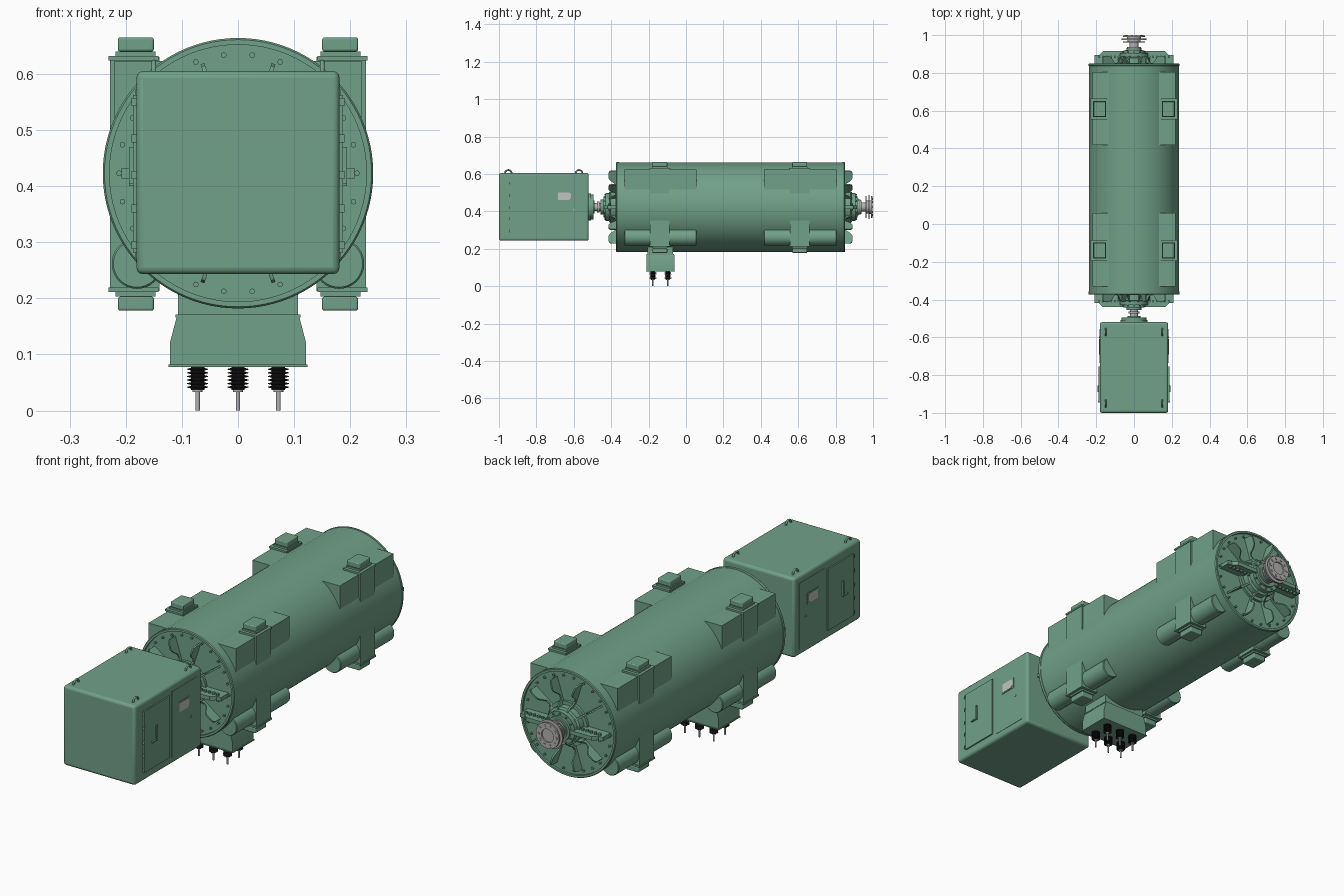
import bpy, bmesh, math
from mathutils import Matrix, Vector

if "Cube" in bpy.data.objects:
    bpy.data.objects.remove(bpy.data.objects["Cube"])

AXIS = 0.423   # height of the shaft line
R = 0.241      # casing radius


def material(name, col):
    m = bpy.data.materials.new(name)
    m.diffuse_color = (*col, 1)
    m.use_nodes = True
    m.node_tree.nodes["Principled BSDF"].inputs["Base Color"].default_value = m.diffuse_color
    return m


GREEN = material("machine green", (0.165, 0.355, 0.25))
STEEL = material("bare steel", (0.46, 0.44, 0.44))
BLACK = material("black insulator", (0.015, 0.015, 0.015))
GLASS = material("pale window", (0.55, 0.55, 0.55))


def finish(name, bm, mat, smooth=True, bevel=0):
    bmesh.ops.recalc_face_normals(bm, faces=bm.faces)
    me = bpy.data.meshes.new(name)
    bm.to_mesh(me)
    bm.free()
    ob = bpy.data.objects.new(name, me)
    bpy.context.collection.objects.link(ob)
    me.materials.append(mat)
    if bevel:
        b = ob.modifiers.new("bevel", 'BEVEL')
        b.width, b.segments = bevel, 3
    if smooth:
        bpy.ops.object.select_all(action='DESELECT')
        ob.select_set(True)
        bpy.context.view_layer.objects.active = ob
        bpy.ops.object.shade_smooth_by_angle(angle=math.radians(35))
    return ob


def box(name, x, y, z, mat=GREEN, bevel=0):
    bm = bmesh.new()
    lo, hi = Vector((min(x), y[0], z[0])), Vector((max(x), y[1], z[1]))
    bmesh.ops.create_cube(bm, size=1, matrix=Matrix.Translation((lo + hi) / 2) @ Matrix.Diagonal((*(hi - lo), 1)))
    return finish(name, bm, mat, bool(bevel), bevel)


def lathe(name, prof, centre, mat=GREEN, axis='y', n=64):
    """Revolve (radius, position) pairs about a line along y or z; ends are capped."""
    bm = bmesh.new()
    rings = []
    for r, t in prof:
        ring = []
        for i in range(n):
            a = 2 * math.pi * i / n
            u, v = r * math.cos(a), r * math.sin(a)
            p = Vector((u, t, v)) if axis == 'y' else Vector((u, v, t))
            ring.append(bm.verts.new(p + Vector(centre)))
        rings.append(ring)
    for a, b in zip(rings, rings[1:]):
        for i in range(n):
            bm.faces.new((a[i], a[(i + 1) % n], b[(i + 1) % n], b[i]))
    bm.faces.new(rings[0])
    bm.faces.new(rings[-1])
    return finish(name, bm, mat)


def plate(name, pts, thick, matrix, mat=GREEN):
    """Extrude a flat outline (local x, y) by thick, centred on local z."""
    bm = bmesh.new()
    f = bm.faces.new([bm.verts.new((px, py, -thick / 2)) for px, py in pts])
    out = bmesh.ops.extrude_face_region(bm, geom=[f])
    bmesh.ops.translate(bm, vec=(0, 0, thick), verts=[v for v in out['geom'] if isinstance(v, bmesh.types.BMVert)])
    bm.transform(matrix)
    return finish(name, bm, mat)


def bolts(name, places, r, h, axis='y', mat=GREEN):
    bm = bmesh.new()
    rot = Matrix.Rotation(math.pi / 2, 4, 'X') if axis == 'y' else Matrix()
    for p in places:
        bmesh.ops.create_cone(bm, cap_ends=True, segments=6 if axis == 'z' else 10, radius1=r, radius2=r,
                              depth=h, matrix=Matrix.Translation(p) @ rot)
    return finish(name, bm, mat)


def circle(n, r, y, off=0.0):
    return [(r * math.cos(2 * math.pi * (i + off) / n), y, AXIS + r * math.sin(2 * math.pi * (i + off) / n))
            for i in range(n)]


# main casing with raised end rims
lathe("casing", [(0.229, -0.364), (0.229, -0.374), (0.238, -0.374), (R, -0.37), (R, -0.358), (0.2395, -0.357),
                 (0.2395, 0.837), (R, 0.838), (R, 0.846), (0.238, 0.85), (0.229, 0.85), (0.229, 0.84)],
      (0, 0, AXIS), n=96)

# end shields: ribs, split flange, bearing housing, bolts
RIB = [(0.06, -0.005), (0.06, 0.05), (0.082, 0.047), (0.092, 0.036), (0.102, 0.018), (0.115, 0.011), (0.13, 0.014),
       (0.14, 0.028), (0.15, 0.042), (0.163, 0.05), (0.19, 0.05), (0.2, 0.046), (0.205, 0.036), (0.205, -0.005)]
FLANGE = [(0.05, -0.005), (0.05, 0.075), (0.165, 0.075), (0.185, 0.055), (0.208, 0.055), (0.208, -0.005)]
for end, y0, s in (("front", -0.364, -1), ("rear", 0.84, 1)):
    place = Matrix.Translation((0, y0, AXIS))
    flip = Matrix.Diagonal((1, s, 1, 1))
    for k in range(10):
        turn = Matrix.Rotation(math.radians(36 * k), 4, 'Y')
        if k % 5:
            plate(f"{end}_rib", RIB, 0.007, place @ turn @ flip)
        else:
            plate(f"{end}_split_flange", FLANGE, 0.018, place @ turn @ flip)
    bolts(f"{end}_rim_bolts", circle(26, 0.212, y0 + s * 0.003, 0.0), 0.005, 0.012)
    bolts(f"{end}_split_bolts", [(sx * (0.08 + 0.021 * i), y0 + s * 0.045, AXIS)
                                 for sx in (-1, 1) for i in range(6)], 0.007, 0.036, 'z')
    lathe(f"{end}_bearing_housing", [(r, s * t) for r, t in
          [(0.1, -0.005), (0.1, 0.012), (0.084, 0.012), (0.084, 0.04), (0.074, 0.044), (0.074, 0.066),
           (0.056, 0.066), (0.056, 0.078), (0.04, 0.078), (0.04, 0.092)]], (0, y0, AXIS))
    bolts(f"{end}_housing_bolts", circle(12, 0.065, y0 + s * 0.068), 0.004, 0.01)

# shaft between machine and exciter, and the rear coupling
lathe("front_shaft", [(0.022, -0.51), (0.022, -0.475), (0.03, -0.475), (0.03, -0.463), (0.022, -0.463),
                      (0.022, -0.42)], (0, 0, AXIS), STEEL)
lathe("rear_coupling", [(0.045, 0.91), (0.045, 0.922), (0.036, 0.922), (0.036, 0.938), (0.024, 0.938), (0.024, 0.96),
                        (0.058, 0.96), (0.058, 0.966), (0.034, 0.966), (0.034, 0.975), (0.065, 0.975),
                        (0.065, 0.981), (0.036, 0.981), (0.036, 0.989), (0.058, 0.989), (0.058, 0.997),
                        (0.03, 0.997), (0.03, 0.99)], (0, 0, AXIS), STEEL)
bolts("coupling_bolts", circle(10, 0.045, 0.9965), 0.006, 0.007, mat=STEEL)

# cooler ducts, four sets: upper box, upright duct, lower pipe, caps
for sx in (-1, 1):
    side = "right" if sx > 0 else "left"
    for bay, yc, y0, y1 in (("front", -0.14, -0.33, 0.057), ("rear", 0.608, 0.418, 0.805)):
        n = f"{side}_{bay}"
        box(f"{n}_cooler_box", (sx * 0.13, sx * 0.22), (y0, y1), (0.48, 0.623))
        box(f"{n}_upright_duct", (sx * 0.14, sx * 0.228), (yc - 0.052, yc + 0.052), (0.213, 0.63))
        lathe(f"{n}_lower_pipe", [(0.042, y0), (0.045, y0 + 0.003), (0.045, y1 - 0.003), (0.042, y1)],
              (sx * 0.18, 0, 0.262), n=40)
        for tag, d, zb in (("top", 1, 0.628), ("bottom", -1, 0.215)):
            for part, x0, x1, hy, a, b, bev in (("flange", 0.142, 0.231, 0.056, -0.004, 0.004, 0),
                                                ("collar", 0.147, 0.218, 0.042, 0.0, 0.012, 0),
                                                ("cap", 0.15, 0.214, 0.04, 0.012, 0.037, 0.004)):
                zs = sorted((zb + d * a, zb + d * b))
                box(f"{n}_{tag}_{part}", (sx * x0, sx * x1), (yc - hy, yc + hy), zs, bevel=bev)

# terminal box under the front end
YT = -0.137
box("terminal_neck", (-0.107, 0.107), (YT - 0.068, YT + 0.068), (0.165, 0.26))
box("terminal_neck_flange", (-0.111, 0.111), (YT - 0.073, YT + 0.073), (0.166, 0.171))
plate("terminal_box", [(-0.109, 0.168), (-0.121, 0.122), (-0.121, 0.08), (0.121, 0.08), (0.121, 0.122),
                       (0.109, 0.168)], 0.15, Matrix.Translation((0, YT, 0)) @ Matrix.Rotation(math.pi / 2, 4, 'X'))
box("terminal_base_plate", (-0.124, 0.124), (YT - 0.078, YT + 0.078), (0.078, 0.082))

# six bushings: ribbed insulator with a steel rod
SHEDS = [(0.012, 0.082)]
for i in range(6):
    z = 0.076 - i * 0.0064
    SHEDS += [(0.012, z), (0.0185, z - 0.0016), (0.0185, z - 0.003), (0.012, z - 0.0046)]
SHEDS += [(0.012, 0.037)]
for x in (-0.072, 0, 0.072):
    for y in (-0.177, -0.097):
        lathe("insulator", SHEDS, (x, y, 0), BLACK, 'z', 24)
        lathe("terminal_rod", [(0.004, 0), (0.004, 0.033), (0.009, 0.033), (0.009, 0.038)], (x, y, 0), STEEL, 'z', 16)

# exciter cabinet
box("cabinet", (-0.181, 0.181), (-1.0, -0.52), (0.243, 0.605), bevel=0.012)
lathe("cabinet_shaft_seal", [(0.072, -0.525), (0.072, -0.508), (0.066, -0.508), (0.066, -0.495), (0.035, -0.495),
                             (0.035, -0.488)], (0, 0, AXIS))
for sx in (-1, 1):
    side = "right" if sx > 0 else "left"
    box(f"{side}_large_door", (sx * 0.17, sx * 0.187), (-0.94, -0.755), (0.282, 0.562))
    box(f"{side}_small_door", (sx * 0.17, sx * 0.1825), (-0.735, -0.555), (0.272, 0.572))
    for z in (0.295, 0.36, 0.42, 0.485, 0.55):
        box(f"{side}_door_hinge", (sx * 0.18, sx * 0.19), (-0.945, -0.937), (z - 0.007, z + 0.007))
    box(f"{side}_door_handle", (sx * 0.185, sx * 0.194), (-0.862, -0.854), (0.40, 0.47))
    box(f"{side}_handle_bar", (sx * 0.185, sx * 0.194), (-0.89, -0.855), (0.40, 0.406))
    box(f"{side}_window_frame", (sx * 0.18, sx * 0.1845), (-0.69, -0.61), (0.455, 0.507))
    W = [(-0.685, 0.46), (-0.628, 0.46), (-0.615, 0.472), (-0.615, 0.492), (-0.626, 0.502), (-0.685, 0.502)]
    to_side = Matrix(((0, 0, 1, sx * 0.184), (1, 0, 0, 0), (0, 1, 0, 0), (0, 0, 0, 1)))
    plate(f"{side}_window", W, 0.004, to_side, GLASS)
    box(f"{side}_latch", (sx * 0.18, sx * 0.186), (-0.603, -0.595), (0.405, 0.413), STEEL)
    # lifting eyes on the roof
    for y in (-0.95, -0.572):
        bpy.ops.mesh.primitive_torus_add(major_segments=28, minor_segments=10, major_radius=0.018,
                                         minor_radius=0.0045, location=(sx * 0.15, y, 0.603),
                                         rotation=(0, math.pi / 2, 0))
        eye = bpy.context.object
        eye.name = f"{side}_lifting_eye"
        eye.data.materials.append(GREEN)
        bpy.ops.object.shade_smooth_by_angle(angle=math.radians(60))
